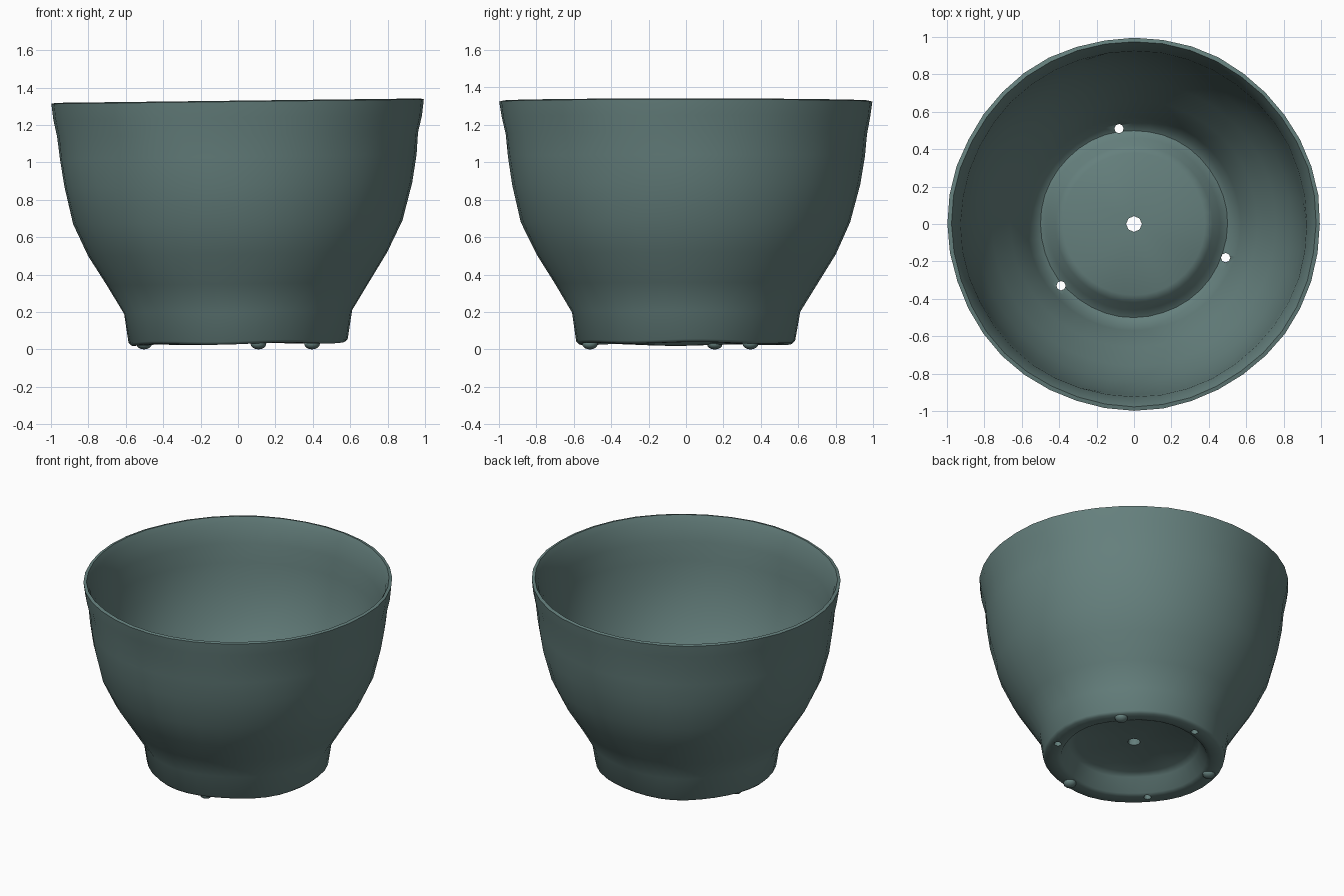
import bpy, math, random
from mathutils import Vector

if "Cube" in bpy.data.objects:
    bpy.data.objects.remove(bpy.data.objects["Cube"])
random.seed(4)

glaze = bpy.data.materials.new("grey_green_clay")
glaze.use_nodes = True
colour = (0.13, 0.215, 0.205, 1)
glaze.diffuse_color = colour
glaze.node_tree.nodes["Principled BSDF"].inputs["Base Color"].default_value = colour


def lathe(name, profile, sides=40):
    """Revolve a closed profile whose first and last points lie on the axis."""
    verts, faces = [(0, 0, profile[0][1])], []
    rings = profile[1:-1]
    for r, z in rings:
        for i in range(sides):
            a = math.tau * i / sides
            verts.append((r * math.cos(a), r * math.sin(a), z))
    verts.append((0, 0, profile[-1][1]))
    last = len(verts) - 1
    for i in range(sides):
        j = (i + 1) % sides
        faces.append((0, 1 + j, 1 + i))
        top = 1 + (len(rings) - 1) * sides
        faces.append((top + i, top + j, last))
        for k in range(len(rings) - 1):
            a, b = 1 + k * sides, 1 + (k + 1) * sides
            faces.append((a + i, a + j, b + j, b + i))
    mesh = bpy.data.meshes.new(name)
    mesh.from_pydata(verts, [], faces)
    obj = bpy.data.objects.new(name, mesh)
    bpy.context.collection.objects.link(obj)
    mesh.materials.append(glaze)
    return obj


def smooth(obj, degrees):
    bpy.ops.object.select_all(action="DESELECT")
    obj.select_set(True)
    bpy.context.view_layer.objects.active = obj
    bpy.ops.object.shade_smooth_by_angle(angle=math.radians(degrees))


# Pot: underside recess, foot ring, outer wall, lip, inner wall, floor
under = [(0, .15), (.38, .15), (.42, .13), (.47, .04), (.50, .03)]
outside = [(.57, .03), (.585, .045), (.61, .2), (.70, .35), (.80, .51), (.88, .68),
           (.93, .88), (.953, 1.03), (.965, 1.15), (.985, 1.24), (.996, 1.325)]
inside = [(.975, 1.33), (.955, 1.29), (.925, 1.16), (.915, 1.03), (.893, .88),
          (.843, .68), (.76, .51), (.66, .35), (.57, .2)]
floor = [(.54, .11), (.50, .085), (.46, .11), (.42, .18), (.38, .2), (0, .2)]
pot = lathe("pot", under + outside + inside + floor)

# Hand-made unevenness and a slight lean
for v in pot.data.vertices:
    r = Vector(v.co[:2]).length
    if r > 0.4:
        a = math.atan2(v.co.y, v.co.x)
        if v.co.z < 0.25:
            v.co.z += 0.004 * math.sin(5 * a + 1)
        wobble = 1 + 0.002 * math.sin(7 * a + 9 * v.co.z) + random.uniform(-.0015, .0015)
        v.co.x *= wobble
        v.co.y *= wobble
    v.co.z += 0.012 * v.co.x

# Drainage holes
for x, y, radius in [(0, 0, .042), (-.08, .51, .025), (.49, -.18, .025), (-.39, -.33, .025)]:
    bpy.ops.mesh.primitive_cylinder_add(vertices=8, radius=radius, depth=0.8, location=(x, y, .1))
    cutter = bpy.context.object
    cutter.hide_render = True
    cut = pot.modifiers.new("drain", "BOOLEAN")
    cut.operation, cut.solver, cut.object = "DIFFERENCE", "EXACT", cutter
    bpy.context.view_layer.objects.active = pot
    bpy.ops.object.modifier_apply(modifier=cut.name)
    bpy.data.objects.remove(cutter)
smooth(pot, 50)

# Three small feet under the foot ring
for n, angle in enumerate((163, 282, 41)):
    a = math.radians(angle)
    bpy.ops.mesh.primitive_uv_sphere_add(segments=12, ring_count=8, radius=1,
                                         location=(.525 * math.cos(a), .525 * math.sin(a), .03))
    foot = bpy.context.object
    foot.name = f"foot_{n + 1}"
    foot.scale = (.042, .042, .03)
    foot.data.materials.append(glaze)
    smooth(foot, 60)
